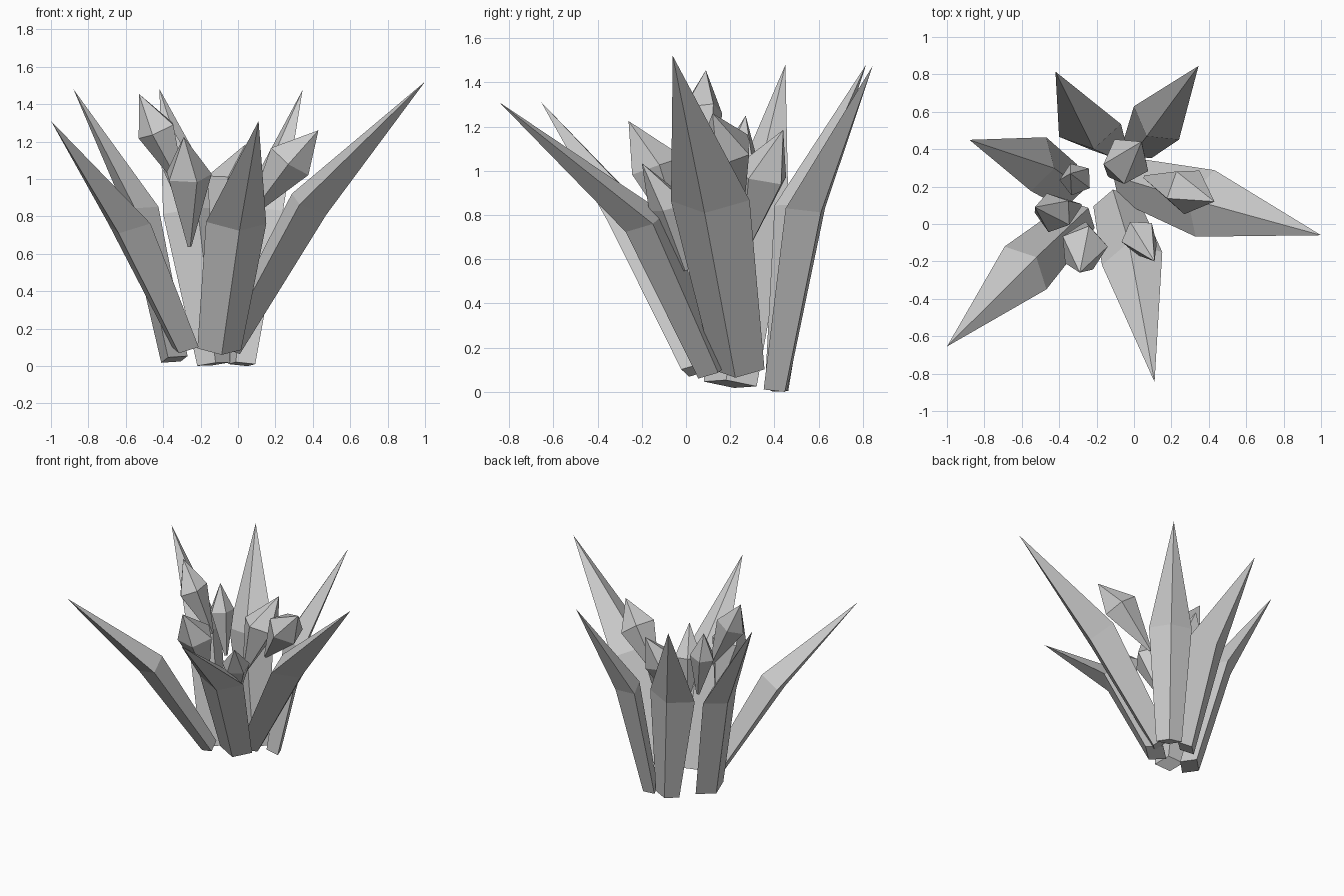
import bpy, bmesh, math
from mathutils import Vector

cube = bpy.data.objects.get("Cube")
if cube:
    bpy.data.objects.remove(cube)

grey = bpy.data.materials.new("stone_grey")
grey.use_nodes = True
colour = (0.6, 0.6, 0.6, 1)
grey.diffuse_color = colour
grey.node_tree.nodes["Principled BSDF"].inputs["Base Color"].default_value = colour


def shard(name, foot, foot_r, shoulder, shoulder_r, tip, turn=0, sides=4, depth=.6):
    """Shaft widening from foot to shoulder, then closing to a tip.
    depth flattens the section along the leaning direction."""
    foot, shoulder, tip = Vector(foot), Vector(shoulder), Vector(tip)
    axis = (shoulder - foot).normalized()
    heading = math.atan2(tip.y - foot.y, tip.x - foot.x) + math.radians(turn)
    lean = Vector((math.cos(heading), math.sin(heading), 0))
    out = (lean - axis * lean.dot(axis)).normalized()
    side = axis.cross(out)
    bm = bmesh.new()

    def ring(centre, radius):
        angles = [i * math.tau / sides for i in range(sides)]
        return [bm.verts.new(centre + radius * (out * depth * math.cos(a) + side * math.sin(a)))
                for a in angles]

    low, high = ring(foot, foot_r), ring(shoulder, shoulder_r)
    point = bm.verts.new(tip)
    bm.faces.new(low[::-1])
    for i in range(sides):
        j = (i + 1) % sides
        bm.faces.new((low[i], low[j], high[j], high[i]))
        bm.faces.new((high[i], high[j], point))
    bmesh.ops.recalc_face_normals(bm, faces=bm.faces)
    mesh = bpy.data.meshes.new(name)
    bm.to_mesh(mesh)
    bm.free()
    mesh.materials.append(grey)
    obj = bpy.data.objects.new(name, mesh)
    bpy.context.collection.objects.link(obj)


def crystal(name, foot, shoulder, radius, tip, turn=0):
    """Five-sided bulb tapering almost to a point below."""
    shard(name, foot, .012, shoulder, radius, tip, turn, sides=5, depth=1)


# Large outer spikes with a diamond section
shard("left_spike", (-.05, .24, .10), .12, (.38, .11, .865), .185, (1, -.06, 1.52))
shard("front_spike", (-.10, .12, .09), .12, (-.01, -.185, .765), .165, (.11, -.845, 1.31))
shard("front_right_spike", (-.28, .05, .10), .10, (-.58, -.235, .76), .16, (-1, -.655, 1.31))
shard("right_spike", (-.34, .20, .035), .125, (-.51, .32, .83), .15, (-.88, .45, 1.48), 9)
shard("back_right_spike", (-.13, .41, .01), .09, (-.235, .50, .83), .17, (-.42, .815, 1.48), -24)
shard("back_left_spike", (.02, .405, .01), .09, (.12, .54, .83), .15, (.345, .845, 1.475))

# Small inner crystals
crystal("right_crystal", (-.29, .10, .94), (-.43, .06, 1.26), .11, (-.53, .09, 1.455))
crystal("front_right_crystal", (-.26, 0, .64), (-.27, -.13, 1.02), .13, (-.29, -.26, 1.225), 28)
crystal("left_crystal", (.06, .25, .80), (.28, .18, 1.1), .13, (.43, .12, 1.26))
crystal("back_crystal", (-.13, .26, .62), (-.04, .34, .98), .13, (.04, .44, 1.185))
crystal("back_right_crystal", (-.25, .21, .74), (-.31, .24, 1.06), .09, (-.34, .27, 1.25), 36)
crystal("front_crystal", (-.01, 0, .55), (.03, -.07, .84), .10, (.11, -.2, 1.035), 36)
